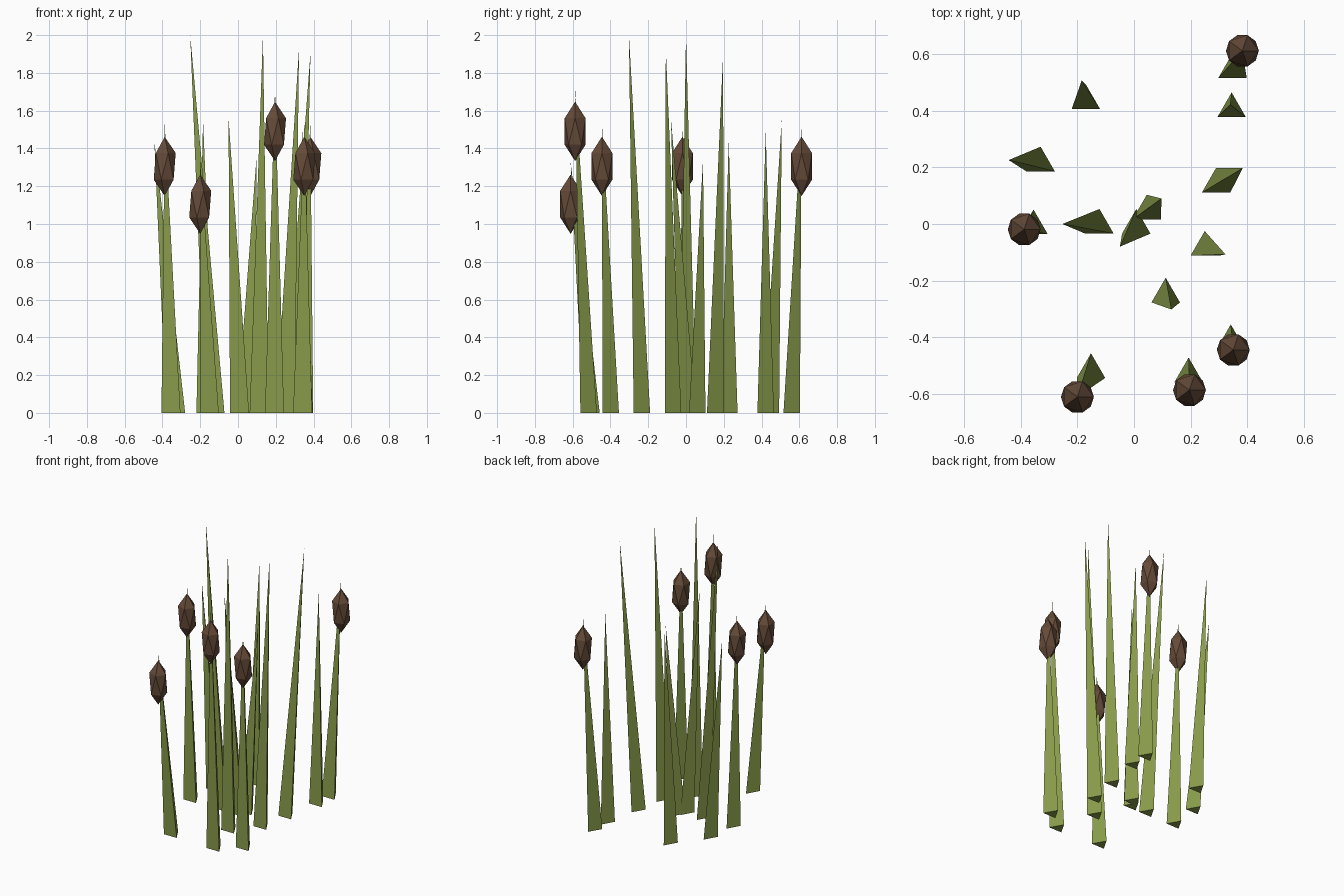
import bpy, bmesh
from mathutils import Matrix

if "Cube" in bpy.data.objects:
    bpy.data.objects.remove(bpy.data.objects["Cube"])


def material(name, color):
    m = bpy.data.materials.new(name)
    m.diffuse_color = (*color, 1)
    m.use_nodes = True
    m.node_tree.nodes["Principled BSDF"].inputs["Base Color"].default_value = m.diffuse_color
    return m


GREEN = material("leaf_green", (0.25, 0.33, 0.07))
BROWN = material("seed_brown", (0.13, 0.07, 0.04))


def add_object(name, bm, mat):
    me = bpy.data.meshes.new(name)
    bm.to_mesh(me)
    bm.free()
    me.materials.append(mat)
    ob = bpy.data.objects.new(name, me)
    bpy.context.collection.objects.link(ob)
    return ob


# Three-sided blade: level base, leaning to its pointed tip
def blade(name, base, tip):
    bm = bmesh.new()
    bmesh.ops.create_cone(bm, cap_ends=True, segments=3, radius1=0.058, radius2=0,
                          depth=tip[2], matrix=Matrix.Translation((0, 0, tip[2] / 2)))
    bmesh.ops.remove_doubles(bm, verts=bm.verts, dist=1e-5)
    for v in bm.verts:
        t = v.co.z / tip[2]
        v.co.x += base[0] + t * (tip[0] - base[0])
        v.co.y += base[1] + t * (tip[1] - base[1])
    add_object(name, bm, GREEN)


# Stretched icosahedron seed head just under the tip
def seed_head(name, tip):
    bm = bmesh.new()
    bmesh.ops.create_icosphere(bm, subdivisions=1, radius=1,
                               matrix=Matrix.Diagonal((0.065, 0.065, 0.157, 1)))
    ob = add_object(name, bm, BROWN)
    ob.location = (tip[0], tip[1], tip[2] - 0.225)


# Plain leaves: base x, y then tip x, y, z
leaves = [
    (0.345, 0.407, 0.340, 0.422, 1.49),
    (-0.170, 0.435, -0.185, 0.507, 1.55),
    (-0.330, 0.215, -0.443, 0.226, 1.44),
    (0.290, 0.140, 0.384, 0.197, 1.91),
    (-0.122, -0.005, -0.253, 0.000, 2.00),
    (0.008, -0.005, -0.050, -0.080, 1.56),
    (0.045, 0.045, 0.097, 0.090, 1.34),
    (0.250, -0.083, 0.323, -0.107, 1.93),
    (0.112, -0.248, 0.132, -0.302, 2.00),
]
# Stems that carry a seed head
stems = [
    (0.348, 0.545, 0.383, 0.612, 1.53),
    (-0.355, -0.007, -0.388, -0.019, 1.53),
    (0.342, -0.413, 0.351, -0.445, 1.53),
    (0.193, -0.530, 0.196, -0.587, 1.715),
    (-0.152, -0.515, -0.200, -0.611, 1.33),
]

for i, p in enumerate(leaves, 1):
    blade(f"leaf_{i}", p[:2], p[2:])
for i, p in enumerate(stems, 1):
    blade(f"stem_{i}", p[:2], p[2:])
    seed_head(f"seed_head_{i}", p[2:])
